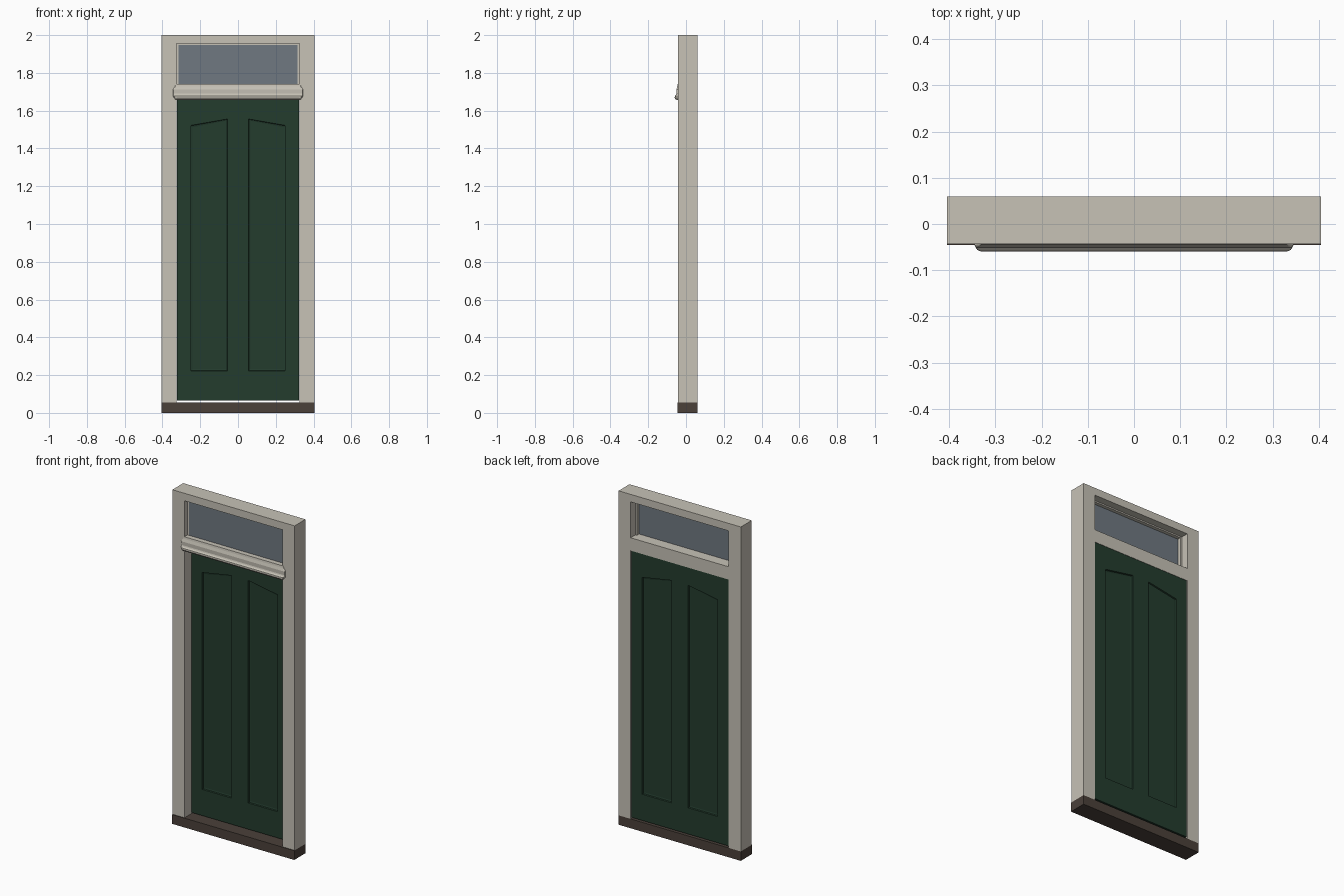
import bpy, bmesh

if "Cube" in bpy.data.objects:
    bpy.data.objects.remove(bpy.data.objects["Cube"])

def material(name, rgb):
    m = bpy.data.materials.new(name)
    m.diffuse_color = (*rgb, 1)
    m.use_nodes = True
    m.node_tree.nodes["Principled BSDF"].inputs["Base Color"].default_value = m.diffuse_color
    return m

STONE = material("painted_frame", (0.57, 0.54, 0.47))
SILL = material("dark_sill", (0.07, 0.052, 0.042))
GREEN = material("green_paint", (0.017, 0.045, 0.027))
GLASS = material("grey_glass", (0.16, 0.19, 0.22))

def finish(name, bm, mat):
    bmesh.ops.remove_doubles(bm, verts=bm.verts, dist=1e-5)
    bmesh.ops.recalc_face_normals(bm, faces=bm.faces)
    me = bpy.data.meshes.new(name)
    bm.to_mesh(me)
    bm.free()
    me.materials.append(mat)
    ob = bpy.data.objects.new(name, me)
    bpy.context.collection.objects.link(ob)
    return ob

def box(name, x, y, z, mat):
    bm = bmesh.new()
    bmesh.ops.create_cube(bm, size=1)
    for v in bm.verts:
        for i, (lo, hi) in enumerate((x, y, z)):
            v.co[i] = hi if v.co[i] > 0 else lo
    return finish(name, bm, mat)

def bridge(bm, rings):
    for a, b in zip(rings, rings[1:]):
        n = len(a)
        for i in range(n):
            j = (i + 1) % n
            bm.faces.new((a[i], a[j], b[j], b[i]))

F, B = -0.042, 0.06   # front and back of the frame

# Frame: sill, head, jambs and transom
box("sill", (-0.405, 0.405), (-0.046, B), (0, 0.056), SILL)
box("head", (-0.405, 0.405), (F - 0.001, B), (1.955, 2.0), STONE)
box("transom", (-0.325, 0.325), (F, B), (1.663, 1.74), STONE)
for s, side in ((-1, "left"), (1, "right")):
    box(side + "_jamb", sorted((s * 0.325, s * 0.405)), (F, B), (0.056, 1.955), STONE)
    box(side + "_glazing_bead", sorted((s * 0.315, s * 0.325)), (-0.015, 0.015), (1.74, 1.955), STONE)
box("top_glazing_bead", (-0.315, 0.315), (-0.015, 0.015), (1.947, 1.955), STONE)

# Fanlight glass
box("fanlight_glass", (-0.32, 0.32), (-0.014, -0.006), (1.74, 1.95), GLASS)

# Transom moulding: stacked outlines of (height, projection, half width)
bm = bmesh.new()
rings = []
for z, d, w in ((1.656, 0.003, 0.325), (1.66, 0.013, 0.332), (1.668, 0.018, 0.339),
                (1.677, 0.017, 0.344), (1.684, 0.010, 0.345), (1.690, 0.008, 0.345),
                (1.712, 0.009, 0.345), (1.728, 0.004, 0.333), (1.74, 0.002, 0.331)):
    c = d * 0.7
    outline = ((-w, F + 0.001), (-w, F - d * 0.4), (-w + c * 0.4, F - d * 0.85), (-w + c, F - d),
               (w - c, F - d), (w - c * 0.4, F - d * 0.85), (w, F - d * 0.4), (w, F + 0.001))
    rings.append([bm.verts.new((x, y, z)) for x, y in outline])
bridge(bm, rings)
bm.faces.new(rings[0])
bm.faces.new(rings[-1])
finish("transom_moulding", bm, STONE)

# Door leaf: one half with a recessed panel on both faces, mirrored
W, Z0, Z1 = 0.322, 0.066, 1.663
bm = bmesh.new()
outer = []
for y, inward in ((0.018, 1), (0.058, -1)):
    rings = []
    for inset, depth in ((None, 0), (0, 0), (0.002, 0.008), (0.010, 0.010)):
        if inset is None:
            pts = ((0, Z0), (W, Z0), (W, Z1), (0, Z1))
        else:
            pts = ((0.055 + inset, 0.223 + inset), (0.25 - inset, 0.223 + inset),
                   (0.25 - inset, 1.522 - inset), (0.055 + inset, 1.556 - inset))
        rings.append([bm.verts.new((x, y + inward * depth, z)) for x, z in pts])
    bridge(bm, rings)
    bm.faces.new(rings[-1])
    outer.append(rings[0])
for i in range(3):   # edges, leaving the mirror seam open
    a, b = outer
    bm.faces.new((a[i], a[i + 1], b[i + 1], b[i]))
geom = bm.verts[:] + bm.edges[:] + bm.faces[:]
bmesh.ops.mirror(bm, geom=geom, axis='X', merge_dist=1e-4)
finish("door_leaf", bm, GREEN)
